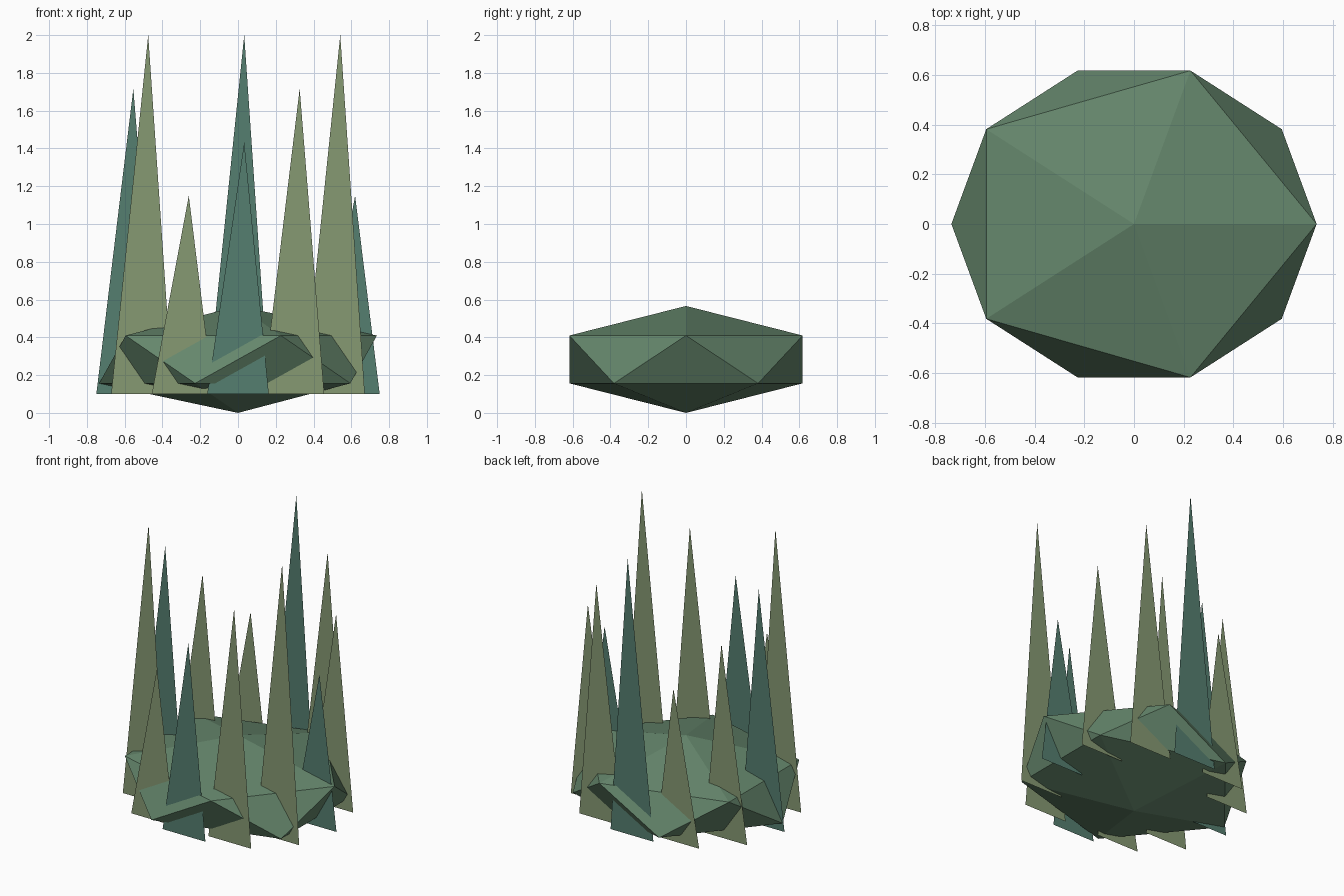
import bpy
import math

if "Cube" in bpy.data.objects:
    bpy.data.objects.remove(bpy.data.objects["Cube"])


def material(name, rgb):
    m = bpy.data.materials.new(name)
    m.diffuse_color = (*rgb, 1)
    m.use_nodes = True
    m.node_tree.nodes["Principled BSDF"].inputs["Base Color"].default_value = m.diffuse_color
    return m


mound_green = material("mound_green", (0.13, 0.24, 0.15))
olive = material("olive_leaf", (0.24, 0.32, 0.17))
teal = material("teal_leaf", (0.09, 0.21, 0.16))

# Squashed low-poly mound
bpy.ops.mesh.primitive_ico_sphere_add(subdivisions=1, radius=1, location=(0, 0, 0.283))
mound = bpy.context.object
mound.name = "mound"
mound.scale = (0.822, 0.726, 0.283)
bpy.ops.object.transform_apply(location=False, rotation=False, scale=True)
mound.data.materials.append(mound_green)

# Ring of flat grass blades, all facing the front, in four repeating heights
RING, BASE, HALF, LEAN = 0.587, 0.10, 0.163, 0.033
for k in range(12):
    a = math.radians(30 * k)
    height = (1.15, 1.433, 1.716, 2.0)[k % 4] - BASE
    mesh = bpy.data.meshes.new("grass_blade")
    mesh.from_pydata([(-HALF, 0, 0), (HALF, 0, 0), (LEAN, 0, height)], [], [(0, 1, 2)])
    mesh.materials.append(teal if k % 3 == 0 else olive)
    blade = bpy.data.objects.new(f"grass_blade_{k + 1}", mesh)
    blade.location = (RING * math.cos(a), RING * math.sin(a), BASE)
    bpy.context.collection.objects.link(blade)
